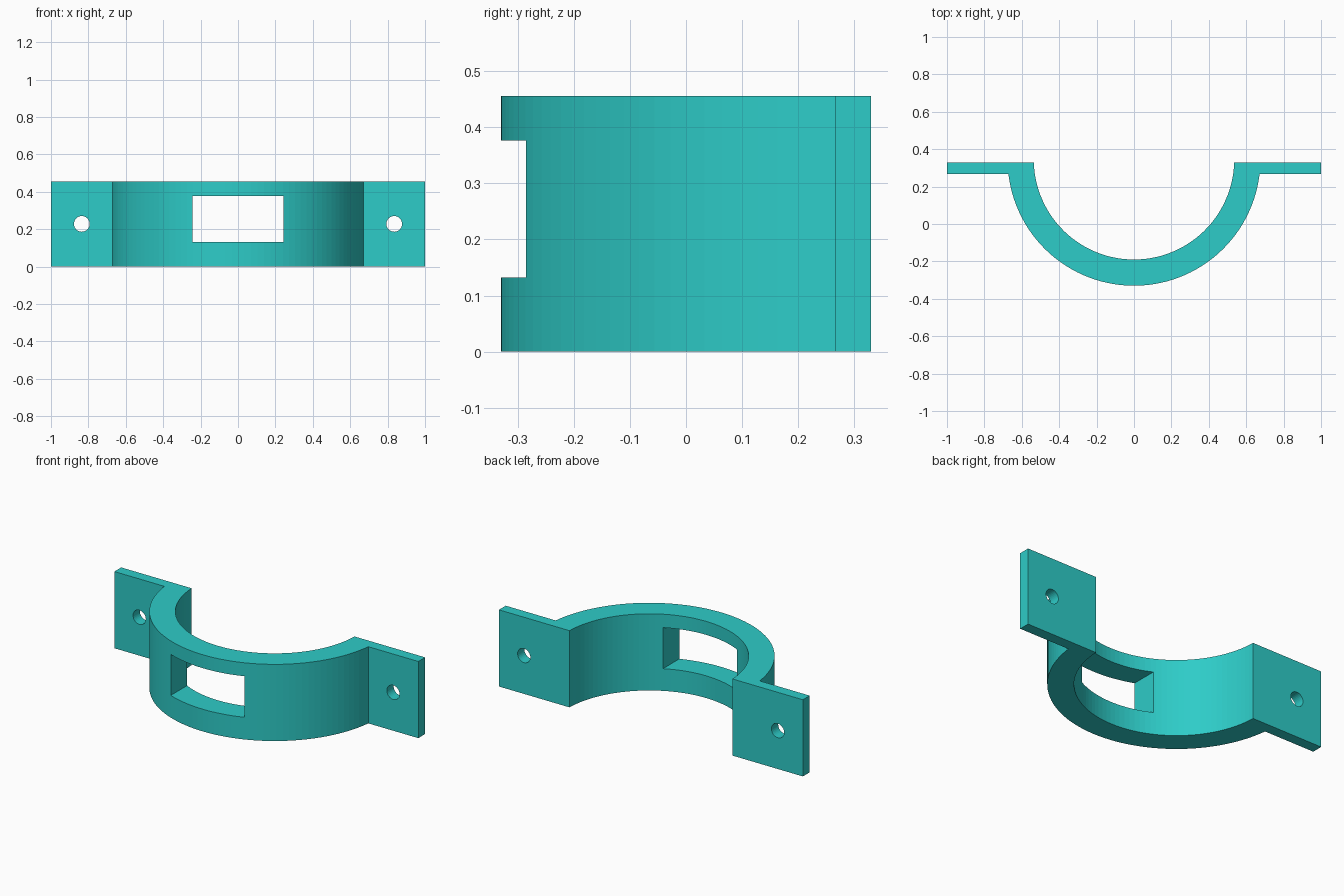
import bpy
import bmesh
from math import asin, cos, sin, pi

if "Cube" in bpy.data.objects:
    bpy.data.objects.remove(bpy.data.objects["Cube"], do_unlink=True)

HEIGHT = 0.456
BACK, FLANGE_FRONT = 0.33, 0.266
CENTER_Y = 0.346
OUTER, INNER = 0.676, 0.536
STEPS = 56

turquoise = bpy.data.materials.new("turquoise")
turquoise.use_nodes = True
color = (0.027, 0.604, 0.578, 1)
turquoise.diffuse_color = color
turquoise.node_tree.nodes["Principled BSDF"].inputs["Base Color"].default_value = color


def arc(radius, end_y):
    """Lower arc from left (-x) to right (+x), ending at height end_y."""
    drop = asin((CENTER_Y - end_y) / radius)
    angles = [pi + drop + (pi - 2 * drop) * i / STEPS for i in range(STEPS + 1)]
    return [(radius * cos(a), CENTER_Y + radius * sin(a)) for a in angles]


def finish(name, bm):
    bmesh.ops.recalc_face_normals(bm, faces=bm.faces)
    mesh = bpy.data.meshes.new(name)
    bm.to_mesh(mesh)
    bm.free()
    mesh.materials.append(turquoise)
    obj = bpy.data.objects.new(name, mesh)
    bpy.context.collection.objects.link(obj)
    return obj


def prism(name, points, axis, start, depth):
    """Extrude a closed 2D outline along z or y."""
    bm = bmesh.new()
    if axis == "z":
        verts = [bm.verts.new((a, b, start)) for a, b in points]
        move = (0, 0, depth)
    else:
        verts = [bm.verts.new((a, start, b)) for a, b in points]
        move = (0, depth, 0)
    face = bm.faces.new(verts)
    result = bmesh.ops.extrude_face_region(bm, geom=[face])
    moved = [v for v in result["geom"] if isinstance(v, bmesh.types.BMVert)]
    bmesh.ops.translate(bm, verts=moved, vec=move)
    return finish(name, bm)


# Half-ring clamp with a flat flange on each side
outline = [(-1, BACK), (-1, FLANGE_FRONT)]
outline += arc(OUTER, FLANGE_FRONT)
outline += [(1, FLANGE_FRONT), (1, BACK)]
outline += reversed(arc(INNER, BACK))
clamp = prism("clamp_bracket", outline, "z", 0, HEIGHT)

# Rectangular slot through the front of the ring
slot = [(-0.243, 0.132), (0.243, 0.132), (0.243, 0.376), (-0.243, 0.376)]
cutters = [prism("slot_cutter", slot, "y", -0.5, 0.5)]

# Screw hole through each flange
for side, label in ((-1, "right"), (1, "left")):
    circle = [(side * 0.835 + 0.042 * cos(2 * pi * i / 32),
               HEIGHT / 2 + 0.042 * sin(2 * pi * i / 32)) for i in range(32)]
    cutters.append(prism(label + "_hole_cutter", circle, "y", 0.1, 0.4))

# Cut the openings, then drop the cutters
bpy.context.view_layer.objects.active = clamp
clamp.select_set(True)
for cutter in cutters:
    cutter.hide_render = True
    cut = clamp.modifiers.new(cutter.name, "BOOLEAN")
    cut.operation = "DIFFERENCE"
    cut.solver = "EXACT"
    cut.object = cutter
    bpy.ops.object.modifier_apply(modifier=cut.name)
    bpy.data.objects.remove(cutter, do_unlink=True)
